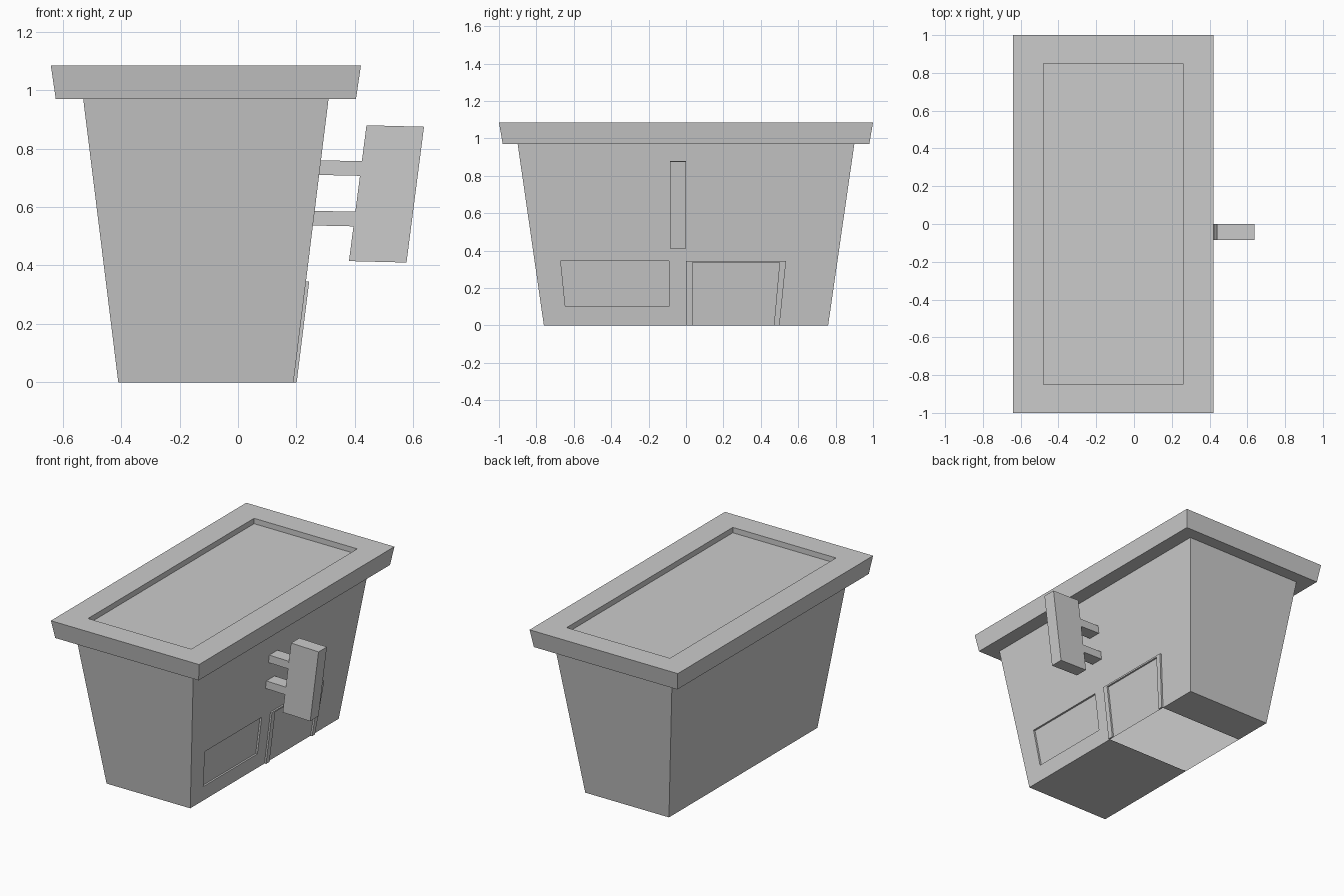
import bpy, bmesh

if "Cube" in bpy.data.objects:
    bpy.data.objects.remove(bpy.data.objects["Cube"])

CX = -0.11                      # building centre in x


def wall_x(z):
    """x of the sloping right wall at height z"""
    return 0.19 + 0.12 * z / 0.97


def make(name, bm):
    bmesh.ops.recalc_face_normals(bm, faces=bm.faces)
    me = bpy.data.meshes.new(name)
    bm.to_mesh(me)
    bm.free()
    ob = bpy.data.objects.new(name, me)
    bpy.context.collection.objects.link(ob)
    return ob


def prism(name, near, far):
    """Solid joining two matching outlines"""
    bm = bmesh.new()
    a = [bm.verts.new(p) for p in near]
    b = [bm.verts.new(p) for p in far]
    bm.faces.new(a)
    bm.faces.new(b[::-1])
    n = len(a)
    for i in range(n):
        j = (i + 1) % n
        bm.faces.new((a[i], b[i], b[j], a[j]))
    return make(name, bm)


def on_wall(name, yz, inner, outer):
    """Plate following the sloping wall, between two offsets from it"""
    return prism(name, *[[(wall_x(z) + d, y, z) for y, z in yz] for d in (inner, outer)])


def across(name, xz):
    """Side profile given width along y"""
    return prism(name, *[[(x, y, z) for x, z in xz] for y in (-0.085, 0.0)])


# Building: stacked rectangles (half x, half y, z) for walls, eave, roof rim, sunken roof
rings = [(0.30, 0.76, 0), (0.42, 0.90, 0.97), (0.514, 0.98, 0.97),
         (0.531, 1.0, 1.085), (0.37, 0.85, 1.085), (0.37, 0.85, 1.05)]
bm = bmesh.new()
loops = [[bm.verts.new((CX + sx * hx, sy * hy, z))
          for sx, sy in ((-1, -1), (1, -1), (1, 1), (-1, 1))] for hx, hy, z in rings]
for lo, hi in zip(loops, loops[1:]):
    for i in range(4):
        j = (i + 1) % 4
        bm.faces.new((lo[i], lo[j], hi[j], hi[i]))
bm.faces.new(loops[0][::-1])
bm.faces.new(loops[-1])
building = make("building", bm)

# Shallow window recess
cutter = on_wall("window_cutter", [(-0.67, 0.345), (-0.09, 0.345), (-0.09, 0.10), (-0.645, 0.10)],
                 -0.012, 0.05)
cutter.hide_render = True
cutter.hide_viewport = False
mod = building.modifiers.new("window", 'BOOLEAN')
mod.operation = 'DIFFERENCE'
mod.solver = 'EXACT'
mod.object = cutter
bpy.context.view_layer.objects.active = building
bpy.ops.object.modifier_apply(modifier=mod.name)
bpy.data.objects.remove(cutter)

# Open strip in the floor behind the doorway
bm = bmesh.new()
bm.from_mesh(building.data)
for y in (0.0, 0.50):
    floor = [f for f in bm.faces if f.calc_center_median().z < 1e-4]
    geom = floor + list({e for f in floor for e in f.edges}) + list({v for f in floor for v in f.verts})
    bmesh.ops.bisect_plane(bm, geom=geom, plane_co=(0, y, 0), plane_no=(0, 1, 0))
strip = [f for f in bm.faces if f.calc_center_median().z < 1e-4 and 0 < f.calc_center_median().y < 0.5]
bmesh.ops.delete(bm, geom=strip, context='FACES_ONLY')
bm.to_mesh(building.data)
bm.free()

# Raised door frame
on_wall("door_frame", [(0, 0), (0, 0.345), (0.535, 0.345), (0.50, 0), (0.47, 0),
                       (0.50, 0.335), (0.035, 0.335), (0.035, 0)], 0.0, 0.011)

# Hanging sign board and its two arms
across("sign_board", [(0.44, 0.88), (0.637, 0.875), (0.577, 0.41), (0.38, 0.415)])
for name, z, x in (("upper_arm", 0.76, 0.424), ("lower_arm", 0.587, 0.402)):
    across(name, [(wall_x(z), z), (x, z - 0.003), (x - 0.006, z - 0.053), (wall_x(z - 0.05), z - 0.05)])
